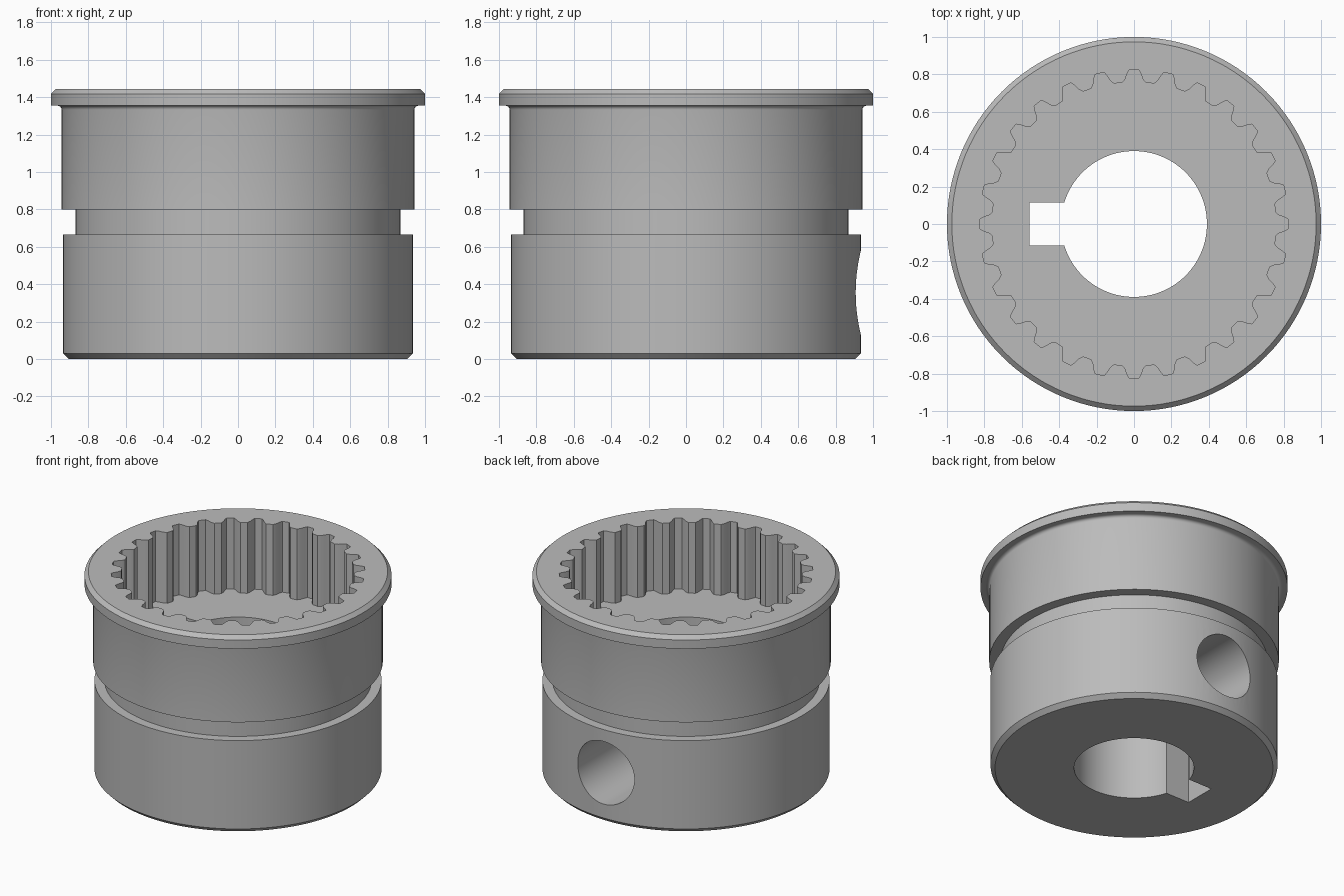
import bpy, bmesh, math
from mathutils import Matrix

if "Cube" in bpy.data.objects:
    bpy.data.objects.remove(bpy.data.objects["Cube"], do_unlink=True)

SEGMENTS = 128
TEETH = 28
HEIGHT = 1.444
FLOOR = 0.935

steel = bpy.data.materials.new("steel grey")
steel.use_nodes = True
GREY = (0.5, 0.5, 0.5, 1)
steel.diffuse_color = GREY
steel.node_tree.nodes["Principled BSDF"].inputs["Base Color"].default_value = GREY


def make_object(name, bm):
    bmesh.ops.recalc_face_normals(bm, faces=bm.faces)
    mesh = bpy.data.meshes.new(name)
    bm.to_mesh(mesh)
    bm.free()
    mesh.materials.append(steel)
    obj = bpy.data.objects.new(name, mesh)
    bpy.context.collection.objects.link(obj)
    return obj


def lathe(name, profile):
    """Solid of revolution from (radius, z) points, closed by flat caps."""
    bm = bmesh.new()
    rings = []
    for r, z in profile:
        rings.append([bm.verts.new((r * math.cos(a), r * math.sin(a), z))
                      for a in (math.tau * i / SEGMENTS for i in range(SEGMENTS))])
    for low, high in zip(rings, rings[1:]):
        for i in range(SEGMENTS):
            j = (i + 1) % SEGMENTS
            bm.faces.new((low[i], low[j], high[j], high[i]))
    bm.faces.new(rings[0])
    bm.faces.new(rings[-1])
    return make_object(name, bm)


def prism(name, outline, z0, z1):
    """Extrude a flat (x, y) outline from z0 to z1."""
    bm = bmesh.new()
    base = bm.faces.new([bm.verts.new((x, y, z0)) for x, y in outline])
    top = bmesh.ops.extrude_face_region(bm, geom=[base])["geom"]
    verts = [g for g in top if isinstance(g, bmesh.types.BMVert)]
    bmesh.ops.translate(bm, verts=verts, vec=(0, 0, z1 - z0))
    return make_object(name, bm)


def cut(target, cutter):
    mod = target.modifiers.new("cut", 'BOOLEAN')
    mod.operation = 'DIFFERENCE'
    mod.solver = 'EXACT'
    mod.object = cutter
    bpy.context.view_layer.objects.active = target
    bpy.ops.object.modifier_apply(modifier=mod.name)
    bpy.data.objects.remove(cutter, do_unlink=True)


# Outer body: chamfered foot, ring groove, upper barrel, filleted lip
fillet = [(0.965 - 0.022 * math.cos(a), 1.333 + 0.022 * math.sin(a))
          for a in (math.pi / 2 * i / 4 for i in range(5))]
sleeve = lathe("splined_sleeve", [
    (0.905, 0), (0.935, 0.03), (0.935, 0.665), (0.87, 0.665), (0.87, 0.8),
    (0.943, 0.8), *fillet, (1, 1.355), (1, 1.418), (0.974, HEIGHT)])

# Internal spline socket: tooth space as (radius, half width) points
space = [(0.756, 0.062), (0.775, 0.047), (0.805, 0.036), (0.826, 0.024)]
side = [(math.atan2(w, r), math.hypot(r, w)) for r, w in space]
tooth = [(-a, r) for a, r in side] + [(a, r) for a, r in reversed(side)]
outline = []
for k in range(TEETH):
    mid = math.pi / 2 + math.tau * k / TEETH
    outline += [(r * math.cos(mid + a), r * math.sin(mid + a)) for a, r in tooth]
cut(sleeve, prism("spline_cutter", outline, FLOOR, HEIGHT + 0.2))

# Shaft bore with keyway
cut(sleeve, lathe("bore_cutter", [(0.39, -0.2), (0.39, FLOOR + 0.2)]))
key = [(-0.56, -0.115), (-0.2, -0.115), (-0.2, 0.115), (-0.56, 0.115)]
cut(sleeve, prism("keyway_cutter", key, -0.2, FLOOR + 0.2))

# Radial screw hole at the back
hole = lathe("screw_hole_cutter", [(0.225, 0), (0.225, 1.2)])
hole.data.transform(Matrix.Translation((0, 0, 0.355)) @ Matrix.Rotation(-math.pi / 2, 4, 'X'))
cut(sleeve, hole)

# Smooth barrel, sharp machined edges
bpy.ops.object.select_all(action='DESELECT')
sleeve.select_set(True)
bpy.context.view_layer.objects.active = sleeve
bpy.ops.object.shade_smooth_by_angle(angle=math.radians(25))
